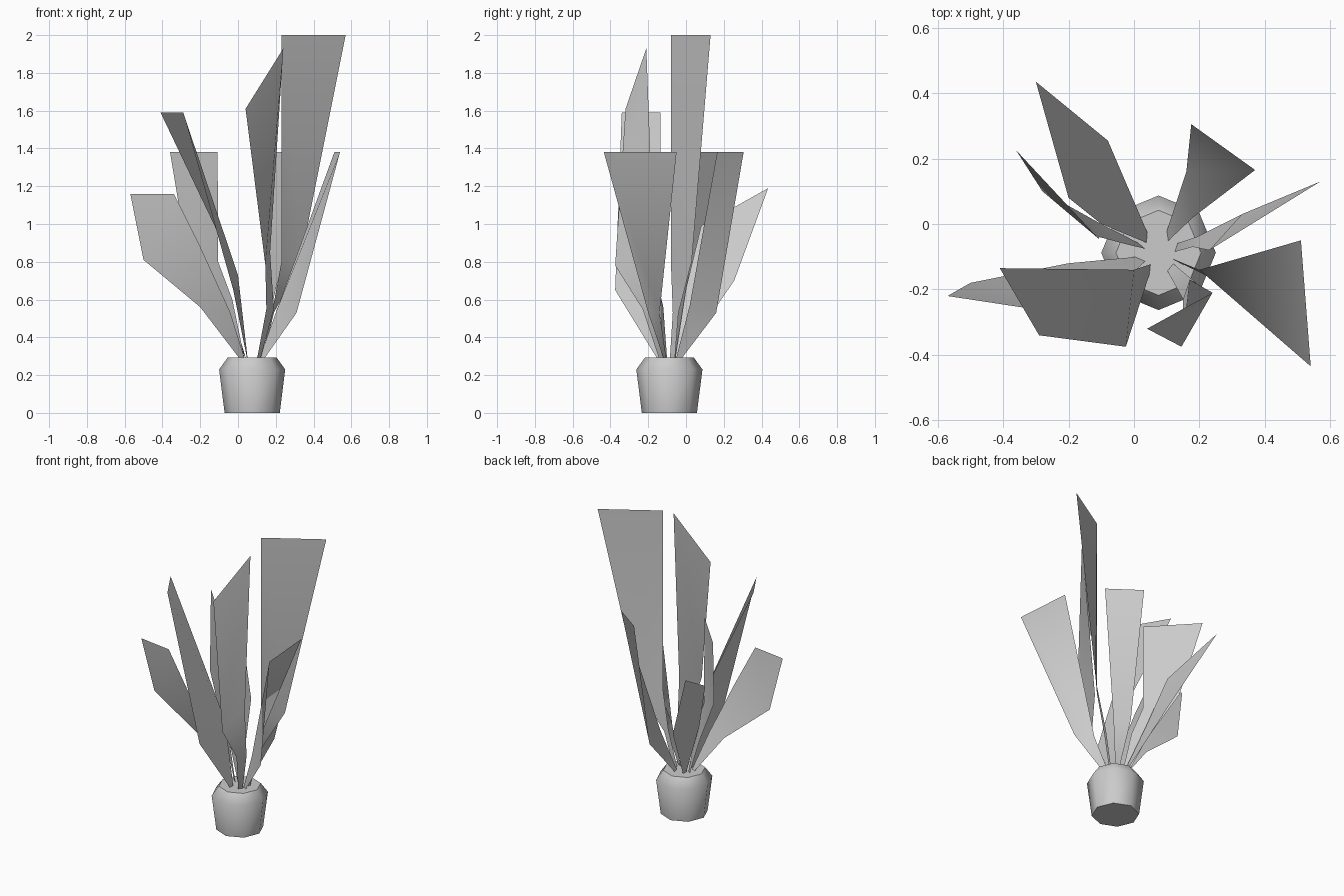
import bpy, bmesh, math
from mathutils import Vector

if "Cube" in bpy.data.objects:
    bpy.data.objects.remove(bpy.data.objects["Cube"])

CENTRE = Vector((0.075, -0.088, 0))


def make_object(name, bm, angle):
    mesh = bpy.data.meshes.new(name)
    bm.to_mesh(mesh)
    bm.free()
    obj = bpy.data.objects.new(name, mesh)
    bpy.context.collection.objects.link(obj)
    bpy.ops.object.select_all(action='DESELECT')
    obj.select_set(True)
    bpy.context.view_layer.objects.active = obj
    bpy.ops.object.shade_smooth_by_angle(angle=math.radians(angle))
    return obj


def pot(profile, sides=8):
    """Eight-sided pot: rings of a profile joined by quads, capped at both ends."""
    bm = bmesh.new()
    rings = []
    for r, z in profile:
        rings.append([bm.verts.new(CENTRE + Vector((r * math.cos(a), r * math.sin(a), z)))
                      for a in (math.tau * i / sides for i in range(sides))])
    for lo, hi in zip(rings, rings[1:]):
        for i in range(sides):
            j = (i + 1) % sides
            bm.faces.new((lo[i], lo[j], hi[j], hi[i]))
    bm.faces.new(rings[0][::-1])
    bm.faces.new(rings[-1])
    make_object("pot", bm, 50)


def leaf(name, left, right):
    """Leaf strip: a narrow stem in the soil, widening through edge point pairs."""
    left, right = [Vector(p) for p in left], [Vector(p) for p in right]
    out = (left[0] + right[0]) / 2 - CENTRE
    out.z = 0
    out.normalize()
    side = left[0] - right[0]
    side.z = 0
    side = side.normalized() * 0.014
    root = CENTRE + out * 0.055 + Vector((0, 0, 0.285))
    left.insert(0, root + side)
    right.insert(0, root - side)
    bm = bmesh.new()
    lv = [bm.verts.new(p) for p in left]
    rv = [bm.verts.new(p) for p in right]
    for i in range(len(lv) - 1):
        bm.faces.new((lv[i], rv[i], rv[i + 1], lv[i + 1]))
    make_object(name, bm, 60)


pot([(0.146, 0), (0.175, 0.23), (0.13, 0.292)])

# Two tall leaves on the right
leaf("leaf_tall_right",
     [(0.19, -0.04, 0.53), (0.33, 0.03, 0.80), (0.57, 0.13, 2.0)],
     [(0.18, -0.07, 0.53), (0.23, -0.08, 0.80), (0.23, -0.08, 2.0)])
leaf("leaf_tall_front",
     [(0.15, -0.23, 0.55), (0.145, -0.375, 0.78), (0.04, -0.32, 1.61)],
     [(0.19, -0.18, 0.55), (0.17, -0.17, 0.85), (0.24, -0.21, 1.93)])

# Leaves leaning to the left
leaf("leaf_front_left",
     [(0.0, -0.14, 0.73), (-0.41, -0.135, 1.59)],
     [(-0.025, -0.375, 0.65), (-0.29, -0.34, 1.59)])
leaf("leaf_low_left",
     [(-0.2, -0.12, 0.56), (-0.5, -0.18, 0.81), (-0.57, -0.22, 1.16)],
     [(-0.04, -0.19, 0.53), (-0.20, -0.23, 0.88), (-0.34, -0.255, 1.16)])
leaf("leaf_mid_left",
     [(-0.10, 0.0, 0.56), (-0.28, 0.10, 0.90), (-0.36, 0.225, 1.38)],
     [(-0.03, -0.06, 0.60), (-0.105, -0.04, 0.80), (-0.108, -0.045, 1.38)])

# Leaves at the back and lower right
leaf("leaf_back_left",
     [(-0.10, 0.0, 0.66), (-0.2, 0.08, 0.99)],
     [(-0.08, 0.255, 0.70), (-0.30, 0.435, 1.19)])
leaf("leaf_back_right",
     [(0.16, 0.16, 0.53), (0.175, 0.305, 1.38)],
     [(0.18, 0.02, 0.57), (0.37, 0.165, 1.38)])
leaf("leaf_front_right",
     [(0.2, -0.14, 0.53), (0.51, -0.05, 1.38)],
     [(0.31, -0.2, 0.53), (0.54, -0.435, 1.38)])
